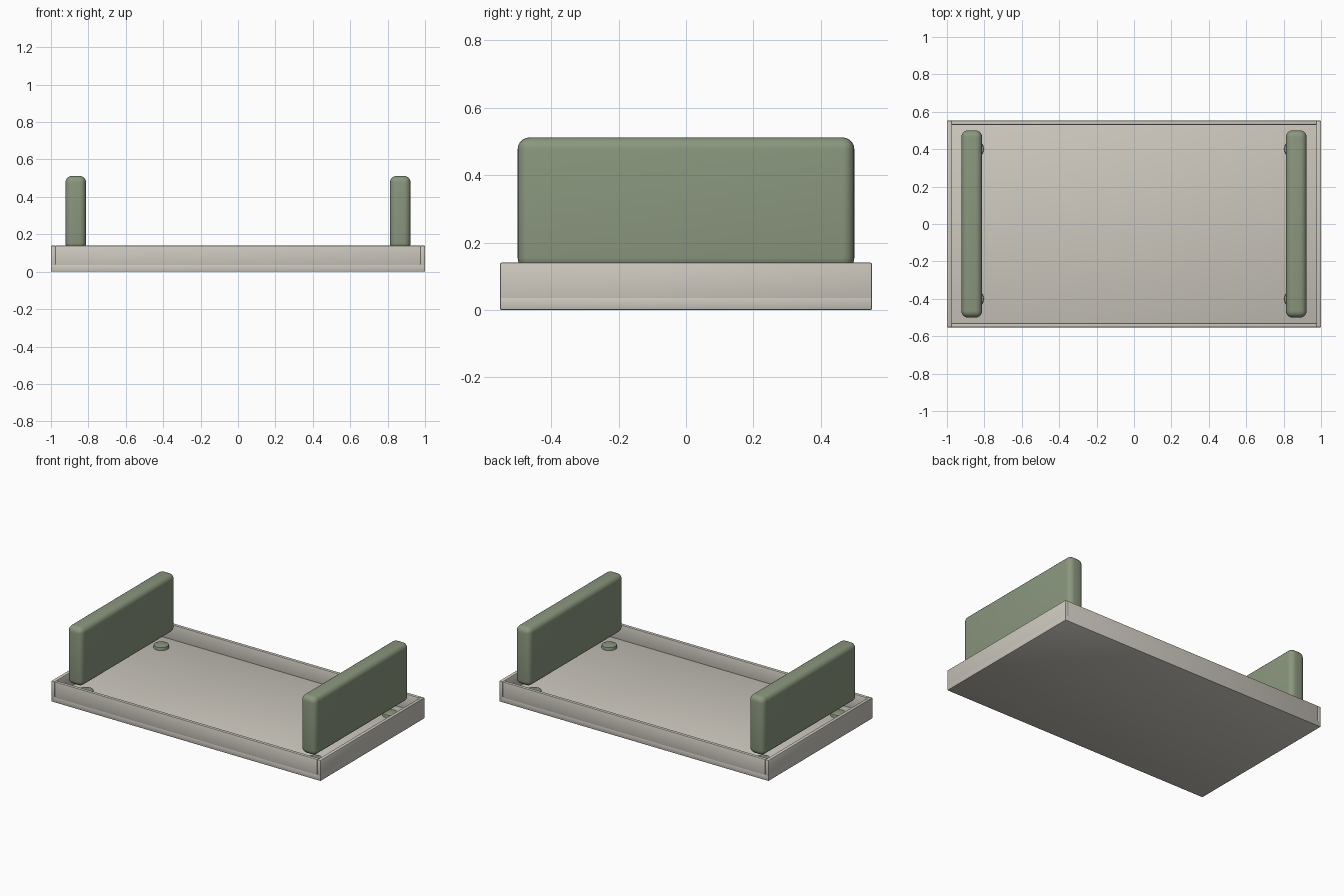
import bpy
import math

if "Cube" in bpy.data.objects:
    bpy.data.objects.remove(bpy.data.objects["Cube"])


def material(name, rgb):
    m = bpy.data.materials.new(name)
    m.diffuse_color = (*rgb, 1.0)
    m.use_nodes = True
    m.node_tree.nodes["Principled BSDF"].inputs["Base Color"].default_value = m.diffuse_color
    return m


STONE = material("warm_grey", (0.61, 0.58, 0.52))
GREEN = material("sage_green", (0.254, 0.309, 0.209))


def finish(obj, name, mat, bevel, segments):
    """Name, colour, round the edges and smooth one part."""
    obj.name = name
    obj.data.materials.append(mat)
    mod = obj.modifiers.new("rounding", "BEVEL")
    mod.width = bevel
    mod.segments = segments
    mod.limit_method = "ANGLE"
    mod.angle_limit = math.radians(40)
    bpy.ops.object.modifier_apply(modifier=mod.name)
    bpy.ops.object.shade_smooth_by_angle(angle=math.radians(35))


def box(name, mat, x, y, z, bevel, segments):
    """Rounded box spanning the given (low, high) ranges."""
    spans = (x, y, z)
    bpy.ops.mesh.primitive_cube_add(size=1)
    obj = bpy.context.object
    for v in obj.data.vertices:
        v.co = [(lo + hi) / 2 + c * (hi - lo) for c, (lo, hi) in zip(v.co, spans)]
    finish(obj, name, mat, bevel, segments)


def mirrored(side, lo, hi):
    return tuple(sorted((side * lo, side * hi)))


HALF_Y = 0.553

# Tray floor
box("tray_floor", STONE, (-1, 1), (-HALF_Y, HALF_Y), (0, 0.04), 0.005, 2)

for side, x_word, y_word in ((-1, "left", "front"), (1, "right", "back")):
    # End walls run the full depth, long walls fit between them
    box(x_word + "_end_wall", STONE, mirrored(side, 0.975, 1),
        (-HALF_Y, HALF_Y), (0.012, 0.14), 0.005, 2)
    box(y_word + "_long_wall", STONE, (-0.976, 0.976),
        mirrored(side, HALF_Y - 0.023, HALF_Y), (0.012, 0.14), 0.005, 2)

    # Upright padded side panels
    box(x_word + "_panel", GREEN, mirrored(side, 0.812, 0.923),
        (-0.5, 0.5), (0.12, 0.512), 0.035, 5)

    # Round pads on the floor beneath each panel
    for y, word in ((-0.4, "front"), (0.4, "back")):
        bpy.ops.mesh.primitive_cylinder_add(
            vertices=32, radius=0.047, depth=0.06, location=(side * 0.85, y, 0.031))
        finish(bpy.context.object, f"{x_word}_{word}_pad", GREEN, 0.006, 2)
